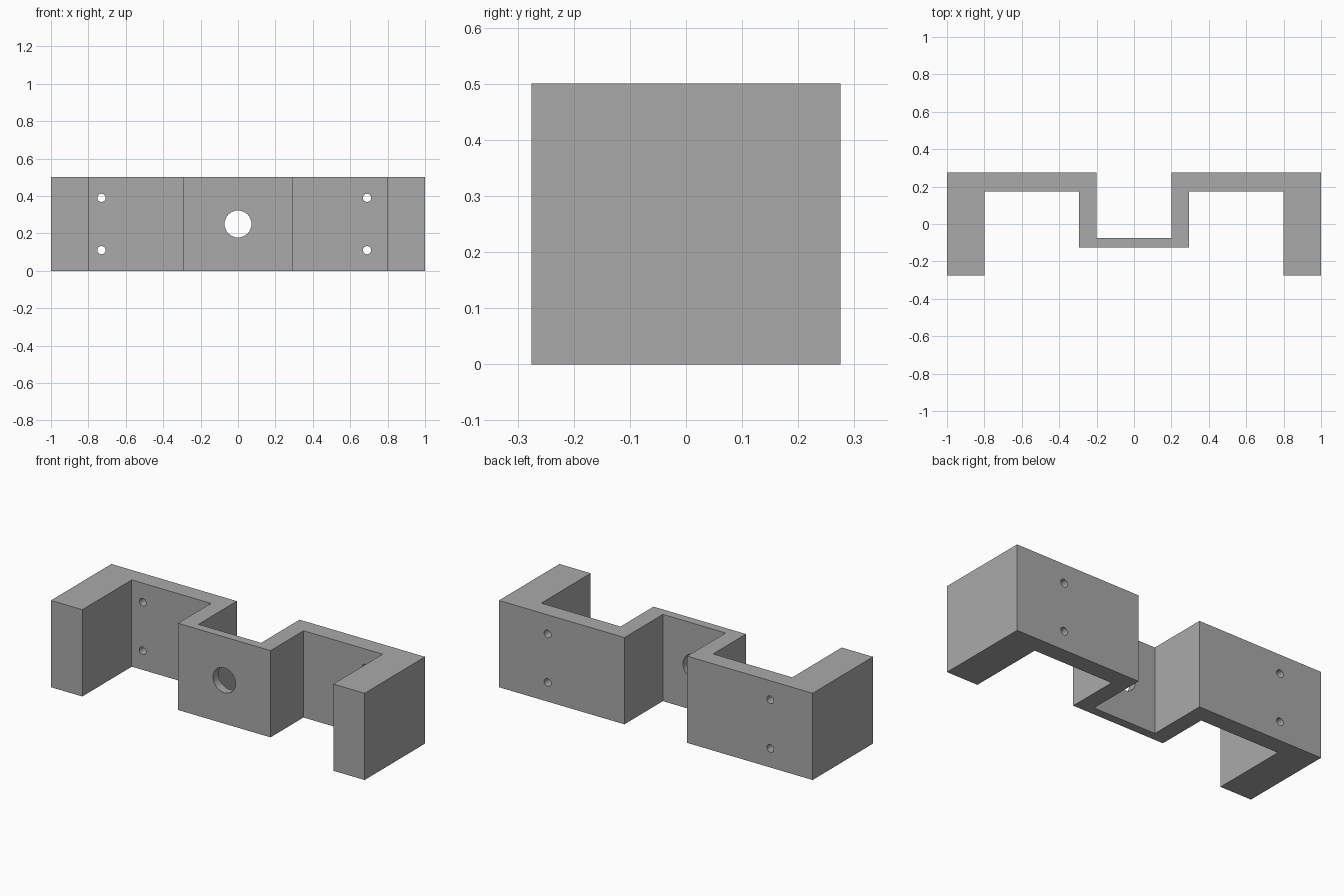
import bpy, bmesh, math

if "Cube" in bpy.data.objects:
    bpy.data.objects.remove(bpy.data.objects["Cube"])

HEIGHT = 0.5

grey = bpy.data.materials.new("plain grey")
grey.diffuse_color = (0.4, 0.4, 0.4, 1)
grey.use_nodes = True
grey.node_tree.nodes["Principled BSDF"].inputs["Base Color"].default_value = grey.diffuse_color

# Right half of the bracket outline in plan, from the front centre to the back centre
half = [(0.295, -0.125), (0.295, 0.175), (0.8, 0.175), (0.8, -0.275),
        (1.0, -0.275), (1.0, 0.275), (0.2, 0.275), (0.2, -0.075)]
outline = half + [(-x, y) for x, y in reversed(half)]

# Bracket body: outline extruded upwards
bm = bmesh.new()
face = bm.faces.new([bm.verts.new((x, y, 0)) for x, y in outline])
up = bmesh.ops.extrude_face_region(bm, geom=[face])["geom"]
bmesh.ops.translate(bm, vec=(0, 0, HEIGHT),
                    verts=[v for v in up if isinstance(v, bmesh.types.BMVert)])
bmesh.ops.recalc_face_normals(bm, faces=bm.faces)
mesh = bpy.data.meshes.new("bracket")
bm.to_mesh(mesh)
bm.free()
mesh.materials.append(grey)
bracket = bpy.data.objects.new("bracket", mesh)
bpy.context.collection.objects.link(bracket)


def drill(name, x, y, z, radius, depth, sides):
    """Cut a round hole along y through the bracket."""
    bpy.ops.mesh.primitive_cylinder_add(vertices=sides, radius=radius, depth=depth,
                                        location=(x, y, z), rotation=(math.pi / 2, 0, 0))
    cutter = bpy.context.object
    cutter.name = name
    cutter.data.materials.append(grey)
    cutter.hide_render = True
    cutter.hide_viewport = True
    cut = bracket.modifiers.new(name, "BOOLEAN")
    cut.object = cutter
    cut.solver = "EXACT"


# Large centre hole and four screw holes
drill("centre_hole_cutter", 0, -0.1, 0.25, 0.072, 0.15, 48)
for x in (-0.73, 0.69):
    for z in (0.11, 0.39):
        drill("screw_hole_cutter", x, 0.225, z, 0.022, 0.2, 32)

# Smooth hole walls, sharp bracket edges
bpy.ops.object.select_all(action="DESELECT")
bracket.select_set(True)
bpy.context.view_layer.objects.active = bracket
bpy.ops.object.shade_smooth_by_angle(angle=math.radians(30))
